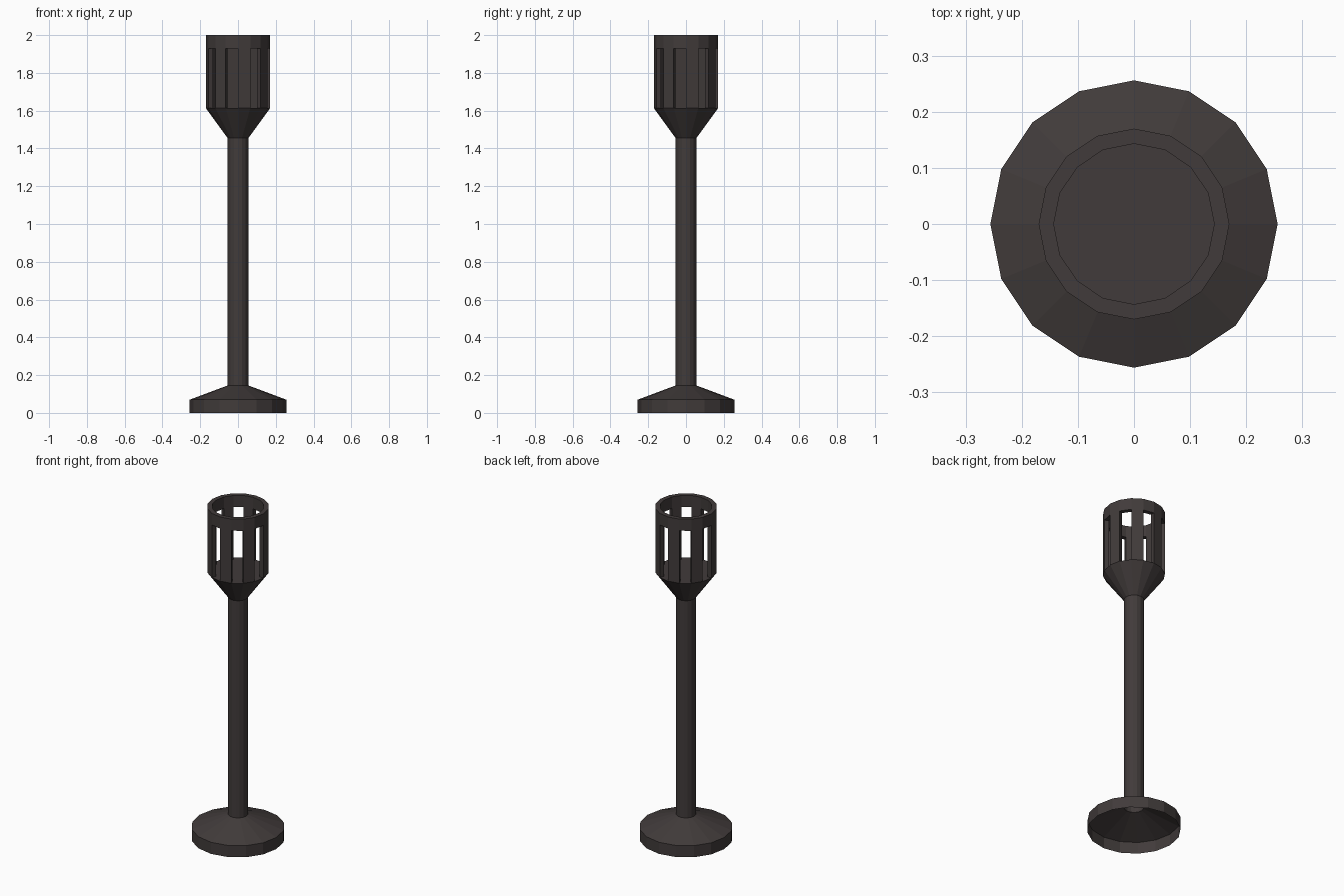
import bpy, bmesh, math

if "Cube" in bpy.data.objects:
    bpy.data.objects.remove(bpy.data.objects["Cube"])

SIDES = 16
STEP = 2 * math.pi / SIDES

iron = bpy.data.materials.new("dark_iron")
iron.diffuse_color = (0.053, 0.044, 0.043, 1)
iron.use_nodes = True
iron.node_tree.nodes["Principled BSDF"].inputs["Base Color"].default_value = iron.diffuse_color


def point(r, i, z):
    return (r * math.cos(i * STEP), r * math.sin(i * STEP), z)


def finish(bm, name):
    me = bpy.data.meshes.new(name)
    bm.to_mesh(me)
    bm.free()
    me.materials.append(iron)
    ob = bpy.data.objects.new(name, me)
    bpy.context.collection.objects.link(ob)
    return ob


def lathe(name, profile, closed=False, cap=False):
    """Revolve an (r, z) profile, listed bottom to top on the outside."""
    bm = bmesh.new()
    rings = [[bm.verts.new(point(r, i, z)) for i in range(SIDES)] for r, z in profile]
    pairs = list(zip(rings, rings[1:]))
    if closed:
        pairs.append((rings[-1], rings[0]))
    for low, high in pairs:
        for i in range(SIDES):
            j = (i + 1) % SIDES
            bm.faces.new((low[i], low[j], high[j], high[i]))
    if cap:
        bm.faces.new(rings[-1])
    return finish(bm, name)


R_OUT, R_IN = 0.17, 0.143
Z_FLOOR, Z_RING, Z_TOP = 1.613, 1.93, 2.0

# Hollow-bottomed foot, pole and flared holder with a flat floor
lathe("foot", [(0.256, 0), (0.256, 0.07), (0.055, 0.145)])
lathe("pole", [(0.055, 0.145), (0.055, 1.455)])
lathe("flared_holder", [(0.055, 1.455), (R_OUT, Z_FLOOR)], cap=True)

# Top ring of the basket
lathe("top_ring", [(R_OUT, Z_RING), (R_OUT, Z_TOP), (R_IN, Z_TOP), (R_IN, Z_RING)], closed=True)

# Upright bars on every second side
bm = bmesh.new()
for i in range(1, SIDES, 2):
    i -= 2
    # this side starts just right of the front
    a, b = i + 1, i + 2
    quad = [(R_OUT, a), (R_OUT, b), (R_IN, b), (R_IN, a)]
    low = [bm.verts.new(point(r, k, Z_FLOOR)) for r, k in quad]
    high = [bm.verts.new(point(r, k, Z_RING)) for r, k in quad]
    for n in range(4):
        m = (n + 1) % 4
        bm.faces.new((low[n], low[m], high[m], high[n]))
finish(bm, "basket_bars")
